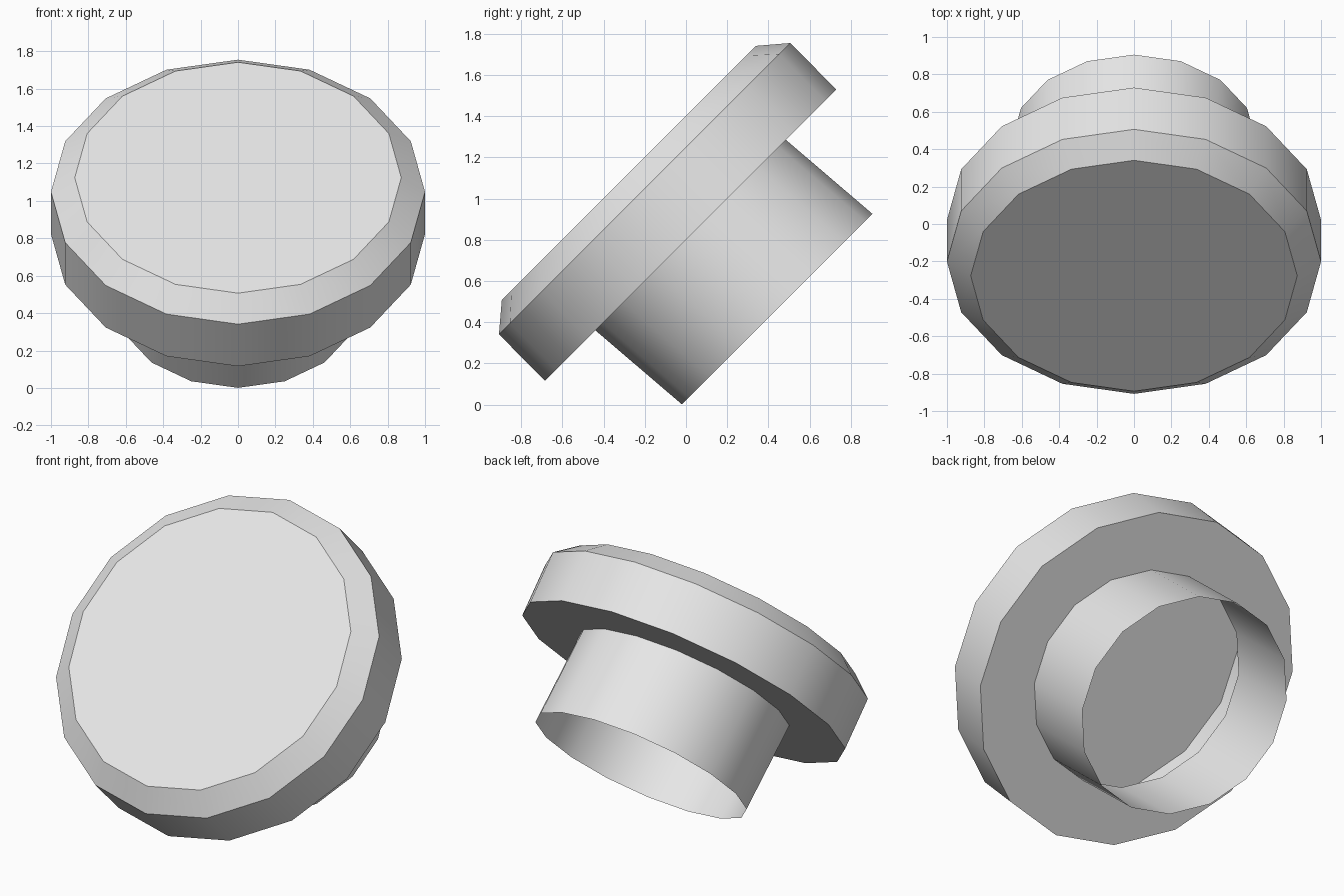
import bpy, bmesh
from math import cos, sin, tau, sqrt
from mathutils import Vector

cube = bpy.data.objects.get("Cube")
if cube:
    bpy.data.objects.remove(cube, do_unlink=True)

SIDES = 16
ACROSS = Vector((1, 0, 0))
UP = Vector((0, 1, 1)) / sqrt(2)  # tilted by 45 degrees

grey = bpy.data.materials.new("light grey")
grey.use_nodes = True
colour = (0.8, 0.8, 0.8, 1)
grey.diffuse_color = colour
grey.node_tree.nodes["Principled BSDF"].inputs["Base Color"].default_value = colour


def make_shell(name, rings, close_front=False):
    """Skin a thin shell over tilted rings given as (centre y, centre z, radius)."""
    bm = bmesh.new()
    loops = []
    for y, z, radius in rings:
        centre = Vector((0, y, z))
        loops.append([bm.verts.new(centre + radius * (cos(tau * i / SIDES) * ACROSS
                                                      + sin(tau * i / SIDES) * UP))
                      for i in range(SIDES)])
    for a, b in zip(loops, loops[1:]):
        for i in range(SIDES):
            j = (i + 1) % SIDES
            bm.faces.new((a[i], b[i], b[j], a[j]))
    if close_front:
        bm.faces.new(loops[0])
    mesh = bpy.data.meshes.new(name)
    bm.to_mesh(mesh)
    bm.free()
    mesh.materials.append(grey)
    obj = bpy.data.objects.new(name, mesh)
    bpy.context.collection.objects.link(obj)
    bpy.ops.object.select_all(action="DESELECT")
    obj.select_set(True)
    bpy.context.view_layer.objects.active = obj
    bpy.ops.object.shade_smooth_by_angle(angle=0.52)
    return obj


# Hollow head: front disc, bevel, side wall and back ring, open to the stem
STEM_RADIUS = 0.654
back = (0.022, 0.823)
make_shell("head", [(-0.277, 1.124, 0.873), (-0.201, 1.048, 1.0),
                    (*back, 1.0), (*back, STEM_RADIUS)], close_front=True)

# Open stem, slightly slanted against the head
make_shell("stem", [(*back, STEM_RADIUS), (0.443, 0.463, STEM_RADIUS)])
